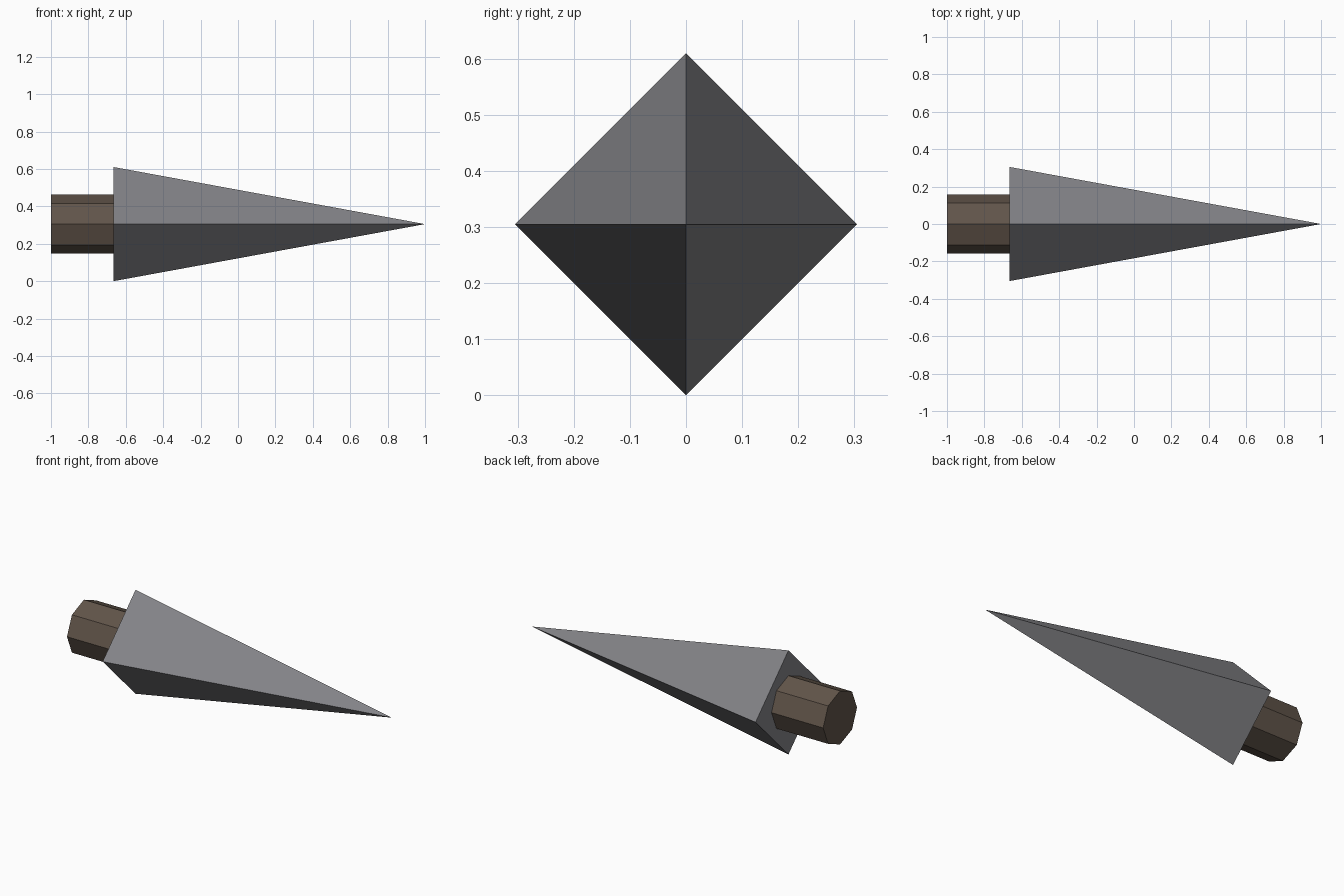
import bpy
import math
from mathutils import Matrix

cube = bpy.data.objects.get("Cube")
if cube:
    bpy.data.objects.remove(cube, do_unlink=True)

CENTRE_Z = 0.305


def material(name, colour):
    mat = bpy.data.materials.new(name)
    mat.use_nodes = True
    mat.diffuse_color = (*colour, 1)
    mat.node_tree.nodes["Principled BSDF"].inputs["Base Color"].default_value = (*colour, 1)
    return mat


def tapered(name, sides, start, end, radius, end_radius, mat):
    """Flat-sided taper along x, with corners straight up and straight sideways."""
    bpy.ops.mesh.primitive_cone_add(vertices=sides, radius1=radius,
                                    radius2=end_radius, depth=end - start)
    obj = bpy.context.object
    obj.name = name
    obj.data.transform(Matrix.Rotation(math.pi / 2, 4, 'Y'))
    obj.location = ((start + end) / 2, 0, CENTRE_Z)
    obj.data.materials.append(mat)
    return obj


steel = material("grey steel", (0.23, 0.23, 0.245))
wood = material("dark brown wood", (0.12, 0.09, 0.068))

# Four-sided pointed head
tapered("spike_head", 4, -0.665, 1.0, 0.305, 0, steel)

# Octagonal shaft stub, set slightly into the head
tapered("shaft", 8, -1.0, -0.65, 0.157, 0.157, wood)
